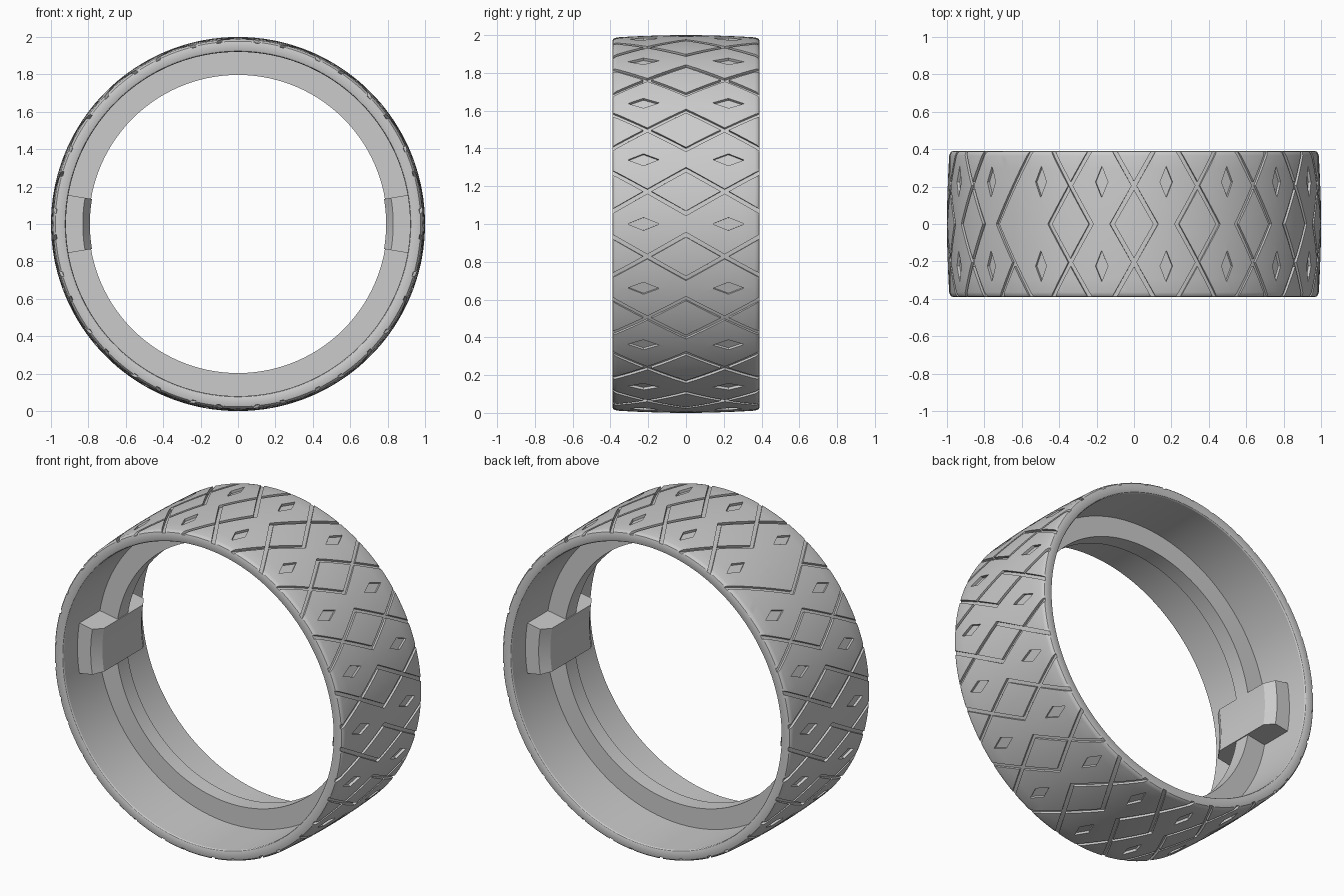
import bpy, bmesh, math
from math import sin, cos, pi, radians

if "Cube" in bpy.data.objects:
    bpy.data.objects.remove(bpy.data.objects["Cube"])

N = 18            # tread repeats
DEPTH = 0.015     # groove depth


def crown(y):
    # slightly domed tread radius
    return 1.0 - 0.013 * (y / 0.38) ** 2


def pt(r, a, y):
    # cylinder coordinates around the y axis, centred at z = 1
    return (r * cos(a), y, 1.0 + r * sin(a))


def make_object(name, bm):
    bmesh.ops.recalc_face_normals(bm, faces=bm.faces[:])
    me = bpy.data.meshes.new(name)
    bm.to_mesh(me)
    bm.free()
    ob = bpy.data.objects.new(name, me)
    bpy.context.collection.objects.link(ob)
    return ob


def sweep(bm, rings, closed):
    # skin a list of closed point loops, capped when open
    vs = [[bm.verts.new(p) for p in ring] for ring in rings]
    n = len(vs[0])
    for i in range(len(vs) if closed else len(vs) - 1):
        a, b = vs[i], vs[(i + 1) % len(vs)]
        for j in range(n):
            k = (j + 1) % n
            bm.faces.new((a[j], a[k], b[k], b[j]))
    if not closed:
        bm.faces.new(vs[0])
        bm.faces.new(vs[-1])


def chevron(bm, a0, side):
    # zigzag groove cutter across the full tread width
    w = 0.0125
    rings = []
    for i in range(-12, 13):
        y = i * 0.035
        u = side * 0.575 * (0.205 - abs(y))
        f = crown(y) - DEPTH
        rings.append([pt(f, a0 + u - w, y), pt(f, a0 + u + w, y),
                      pt(1.05, a0 + u + w, y), pt(1.05, a0 + u - w, y)])
    sweep(bm, rings, False)


def pocket(bm, a0, y0):
    # small diamond pocket cutter
    shape = [(0.034, 0), (0, 0.083), (-0.034, 0), (0, -0.083)]
    rings = [[pt(r if r > 1 else crown(y0 + v) - DEPTH, a0 + u, y0 + v) for u, v in shape]
             for r in (0.9, 1.05)]
    sweep(bm, rings, False)


# tyre body: revolved section with domed tread, rounded shoulders and inner flange
ys = [-0.365 + 0.073 * i for i in range(11)]
outer = [(crown(y), y) for y in ys]
shoulder = [(0.984, 0.379), (0.977, 0.387), (0.966, 0.39), (0.93, 0.39), (0.924, 0.387)]
right = shoulder + [(0.92, 0.38), (0.92, 0.05), (0.797, 0.05)]
section = outer + right + [(r, -y) for r, y in reversed(right)]
bm = bmesh.new()
SEG = 180
sweep(bm, [[pt(r, 2 * pi * i / SEG, y) for r, y in section] for i in range(SEG)], True)
tyre = make_object("tyre_body", bm)

# tread cutters: crossing chevrons outline the large diamonds, pockets between
cutters = []
for side in (1, -1):
    bm = bmesh.new()
    for i in range(N):
        a = 2 * pi * i / N + radians(10)
        chevron(bm, a, side)
        if side > 0:
            pocket(bm, a + pi / N, 0.225)
            pocket(bm, a + pi / N, -0.225)
    cut = make_object("tread_cutter", bm)
    cut.hide_render = True
    cutters.append(cut)
    mod = tyre.modifiers.new("tread", 'BOOLEAN')
    mod.operation = 'DIFFERENCE'
    mod.solver = 'EXACT'
    mod.object = cut

# bake the grooves and drop the cutters
dg = bpy.context.evaluated_depsgraph_get()
baked = bpy.data.meshes.new_from_object(tyre.evaluated_get(dg))
tyre.modifiers.clear()
tyre.data = baked
for c in cutters:
    bpy.data.objects.remove(c)

# two locking lugs through the flange
lug_section = [(0.94, -0.25), (0.83, -0.25), (0.792, -0.19),
               (0.792, 0.19), (0.83, 0.25), (0.94, 0.25)]
lugs = []
for name, base in (("lug_right", 0), ("lug_left", pi)):
    bm = bmesh.new()
    sweep(bm, [[pt(r, base + radians(-9.7 + 19.4 * i / 10), y) for r, y in lug_section]
               for i in range(11)], False)
    lugs.append(make_object(name, bm))

# smooth shading with sharp edges kept
for ob in [tyre] + lugs:
    bpy.ops.object.select_all(action='DESELECT')
    ob.select_set(True)
    bpy.context.view_layer.objects.active = ob
    bpy.ops.object.shade_smooth_by_angle(angle=radians(28))
